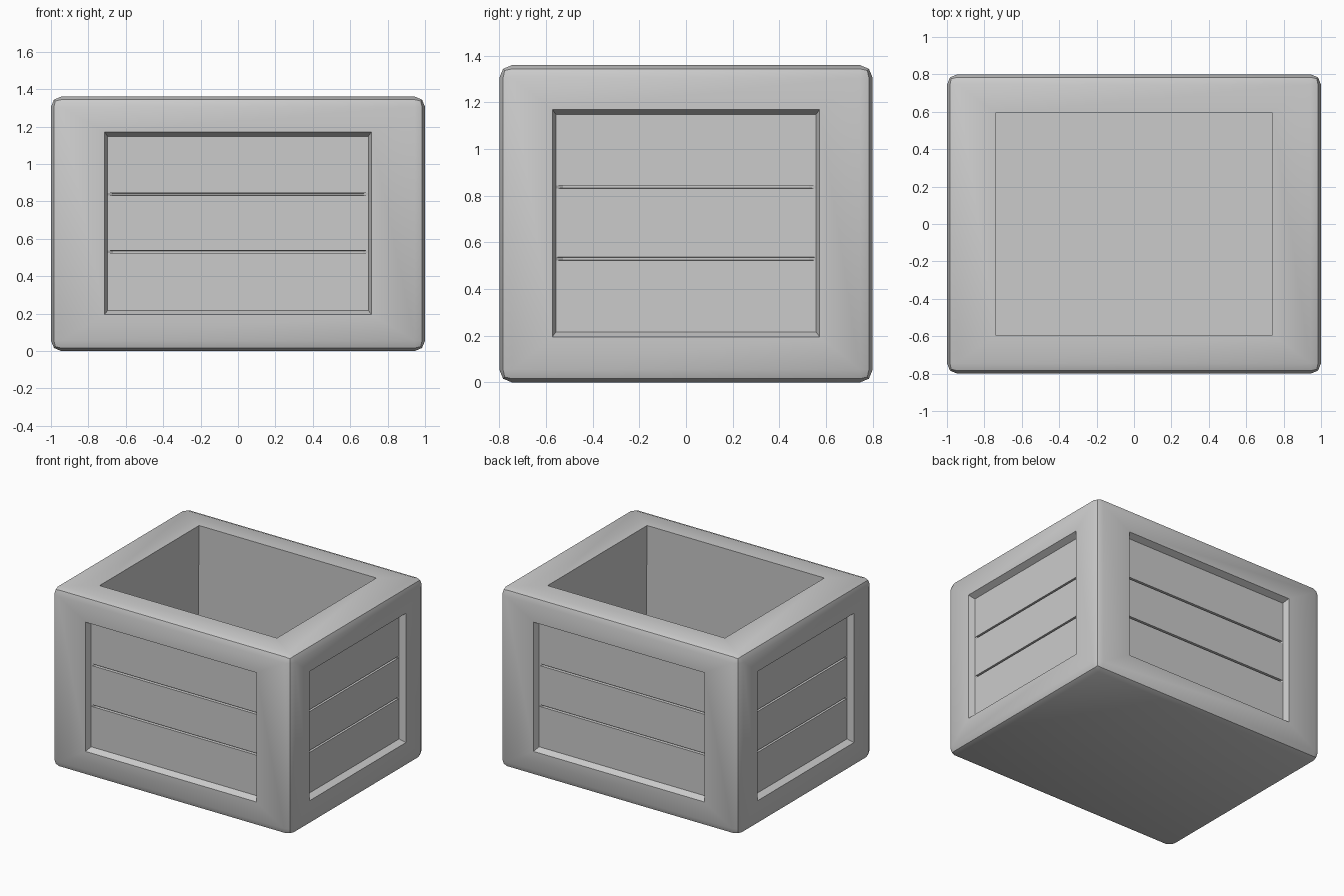
import bpy, bmesh, math
from mathutils import Vector

if "Cube" in bpy.data.objects:
    bpy.data.objects.remove(bpy.data.objects["Cube"])

W, D, H = 2.0, 1.6, 1.36
UP = Vector((0, 0, 1))
bm = bmesh.new()

# Body: box with two-step rounded edges
bmesh.ops.create_cube(bm, size=1)
for v in bm.verts:
    v.co = Vector((v.co.x * W, v.co.y * D, (v.co.z + 0.5) * H))
bmesh.ops.bevel(bm, geom=bm.edges[:], offset=0.055, offset_type='OFFSET',
                segments=2, profile=0.5, affect='EDGES', clamp_overlap=True)


def faces_at(n, dist):
    """Faces with normal n lying at a given distance along n."""
    bm.normal_update()
    return [f for f in bm.faces if f.normal.dot(n) > 0.999
            and abs(f.calc_center_median().dot(n) - dist) < 1e-3]


def step(face, n, u, w, hu, w0, w1, depth):
    """Inset a four-sided face to a rectangle, pushed in by depth."""
    mid = face.calc_center_median()
    d = mid.dot(n) - depth
    bmesh.ops.inset_individual(bm, faces=[face], thickness=0.002)
    for v in face.verts:
        r = v.co - mid
        a = hu if r.dot(u) > 0 else -hu
        b = w1 if r.dot(w) > 0 else w0
        v.co = n * d + u * a + w * b


# Side panels: tapered recess, split into three planks by grooves
DEPTH = 0.045
for n, dist, hu in ((Vector((0, -1, 0)), D / 2, 0.713), (Vector((0, 1, 0)), D / 2, 0.713),
                    (Vector((1, 0, 0)), W / 2, 0.573), (Vector((-1, 0, 0)), W / 2, 0.573)):
    u = UP.cross(n)
    face = faces_at(n, dist)[0]
    step(face, n, u, UP, hu, 0.195, 1.17, 0)
    step(face, n, u, UP, hu - 0.016, 0.217, 1.148, DEPTH)
    floor = dist - DEPTH
    for z in (0.523, 0.537, 0.831, 0.845):
        fs = faces_at(n, floor)
        geom = list({e for f in fs for e in f.edges} | {v for f in fs for v in f.verts}) + fs
        bmesh.ops.bisect_plane(bm, geom=geom, dist=1e-5, plane_co=(0, 0, z), plane_no=UP)
    for f in faces_at(n, floor):
        zs = [v.co.z for v in f.verts]
        if max(zs) - min(zs) < 0.03:
            step(f, n, u, UP, hu - 0.046, min(zs) + 0.002, max(zs) - 0.002, 0.02)

# Open top: rim and cavity that widens slightly downwards
X, Y = Vector((1, 0, 0)), Vector((0, 1, 0))
top = faces_at(UP, H)[0]
step(top, UP, X, Y, 0.74, -0.593, 0.593, 0)
step(top, UP, X, Y, 0.765, -0.613, 0.613, H - 0.2)

mesh = bpy.data.meshes.new("crate")
bm.normal_update()
bm.to_mesh(mesh)
bm.free()
crate = bpy.data.objects.new("crate", mesh)
bpy.context.collection.objects.link(crate)
bpy.context.view_layer.objects.active = crate
crate.select_set(True)
bpy.ops.object.shade_smooth_by_angle(angle=math.radians(30))
